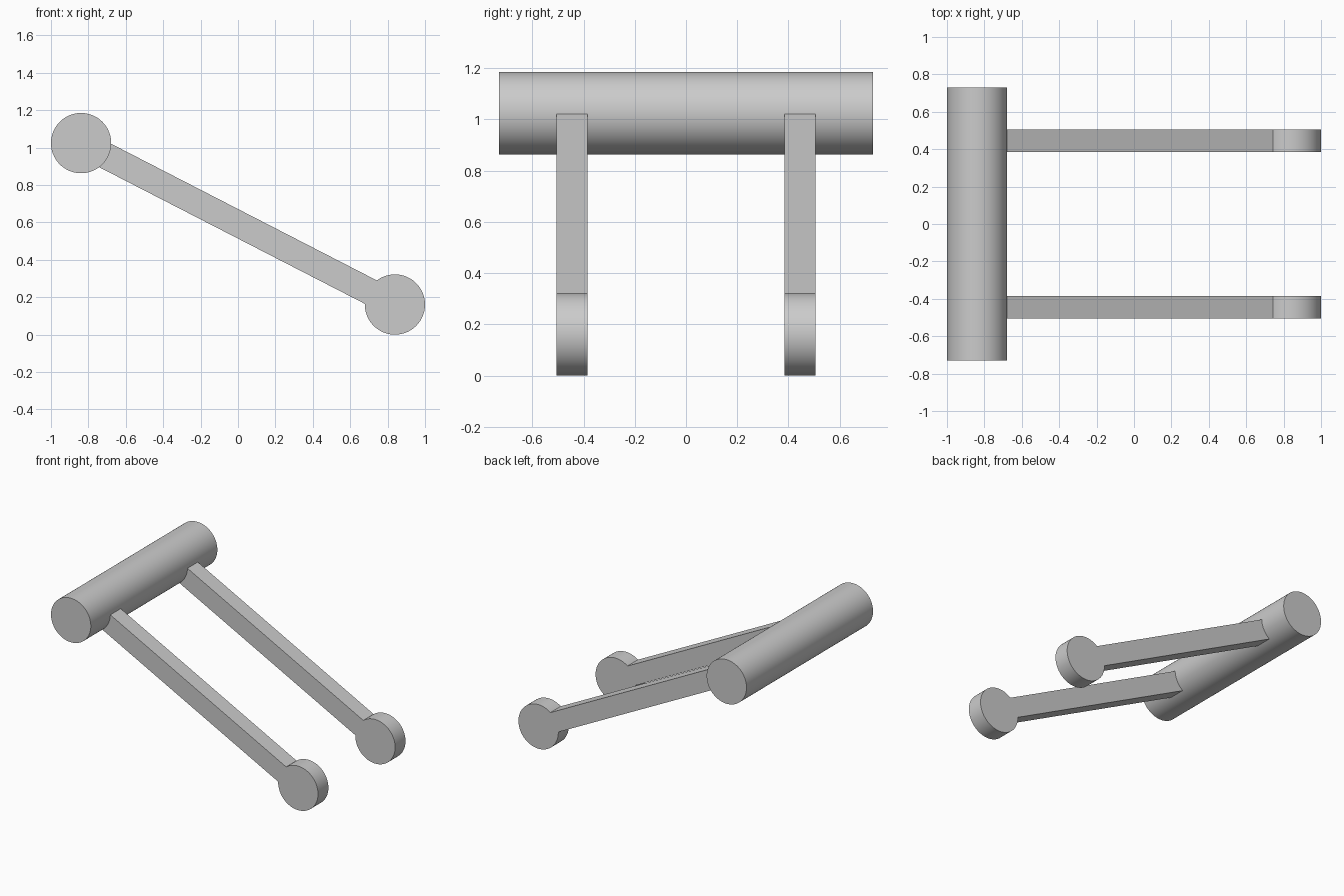
import bpy, bmesh, math
from mathutils import Vector

if "Cube" in bpy.data.objects:
    bpy.data.objects.remove(bpy.data.objects["Cube"])

R = 0.161                         # radius of drum and discs
DRUM = Vector((-0.839, 1.024))    # (x, z) centres
DISC = Vector((0.839, 0.161))
HALF = 0.0703                     # half the bar thickness


def extrude_profile(name, pts, y0, y1):
    """Solid from an (x, z) outline, running from y0 to y1."""
    bm = bmesh.new()
    face = bm.faces.new([bm.verts.new((p.x, y0, p.y)) for p in pts])
    ext = bmesh.ops.extrude_face_region(bm, geom=[face])
    verts = [g for g in ext["geom"] if isinstance(g, bmesh.types.BMVert)]
    bmesh.ops.translate(bm, verts=verts, vec=(0, y1 - y0, 0))
    bmesh.ops.recalc_face_normals(bm, faces=bm.faces)
    mesh = bpy.data.meshes.new(name)
    bm.to_mesh(mesh)
    bm.free()
    ob = bpy.data.objects.new(name, mesh)
    bpy.context.collection.objects.link(ob)
    bpy.ops.object.select_all(action='DESELECT')
    ob.select_set(True)
    bpy.context.view_layer.objects.active = ob
    bpy.ops.object.shade_smooth_by_angle(angle=math.radians(30))
    return ob


def arc(centre, start, sweep, n):
    return [centre + R * Vector((math.cos(start + sweep * i / n),
                                 math.sin(start + sweep * i / n)))
            for i in range(n + 1)]


# Long crossways drum
extrude_profile("drum", arc(DRUM, 0, 2 * math.pi, 96)[:-1], -0.73, 0.73)

# Arm outline: round end disc joined to a straight bar that meets the drum
along = (DRUM - DISC).normalized()
side = Vector((-along.y, along.x))
gap = math.asin(HALF / R)
heading = math.atan2(along.y, along.x)
outline = arc(DISC, heading + gap, 2 * math.pi - 2 * gap, 80)
bar_end = DRUM - along * 0.14
outline += [bar_end - side * HALF, bar_end + side * HALF]

# Two matching arms
for name, y in (("front_arm", -0.445), ("back_arm", 0.445)):
    extrude_profile(name, outline, y - 0.06, y + 0.06)
